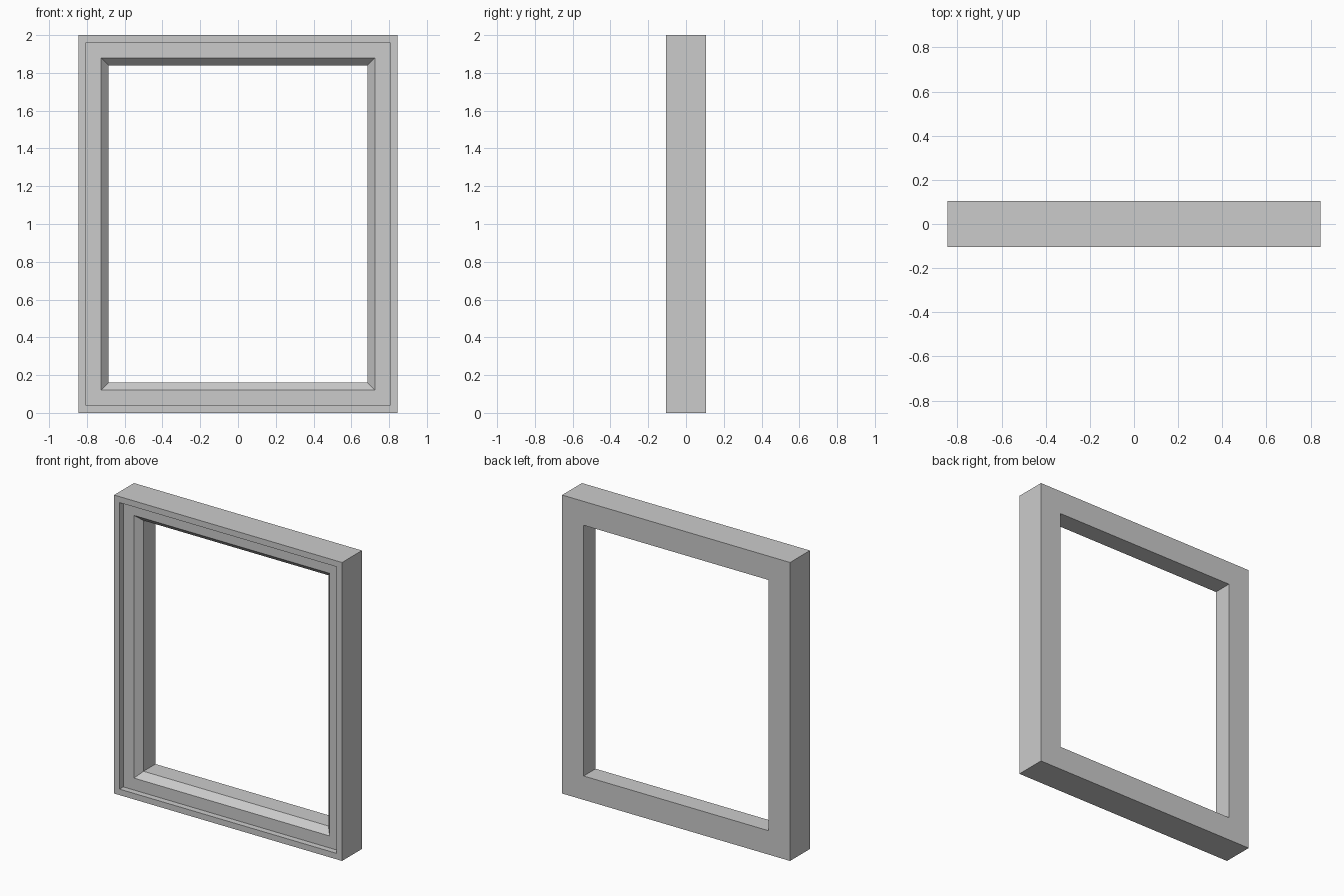
import bpy
import bmesh

if "Cube" in bpy.data.objects:
    bpy.data.objects.remove(bpy.data.objects["Cube"])

W, H, D = 0.845, 2.0, 0.105

# Moulding cross-section: (inset from outer edge, depth y)
profile = [
    (0.00, D), (0.00, -D),            # outer side
    (0.04, -D), (0.04, -D + 0.04),    # raised front rim and step
    (0.12, -D + 0.04),                # recessed face
    (0.16, -D + 0.083),               # inner bevel
    (0.16, D),                        # opening side
]

# Sweep the section around the four mitred corners
bm = bmesh.new()
rings = []
for sx, top in ((-1, False), (1, False), (1, True), (-1, True)):
    rings.append([bm.verts.new((sx * (W - i), y, H - i if top else i))
                  for i, y in profile])

n = len(profile)
for k in range(4):
    a, b = rings[k], rings[(k + 1) % 4]
    for j in range(n):
        m = (j + 1) % n
        bm.faces.new((a[j], b[j], b[m], a[m]))
bmesh.ops.recalc_face_normals(bm, faces=bm.faces[:])

# Window frame object
mesh = bpy.data.meshes.new("window_frame")
bm.to_mesh(mesh)
bm.free()
frame = bpy.data.objects.new("window_frame", mesh)
bpy.context.collection.objects.link(frame)
